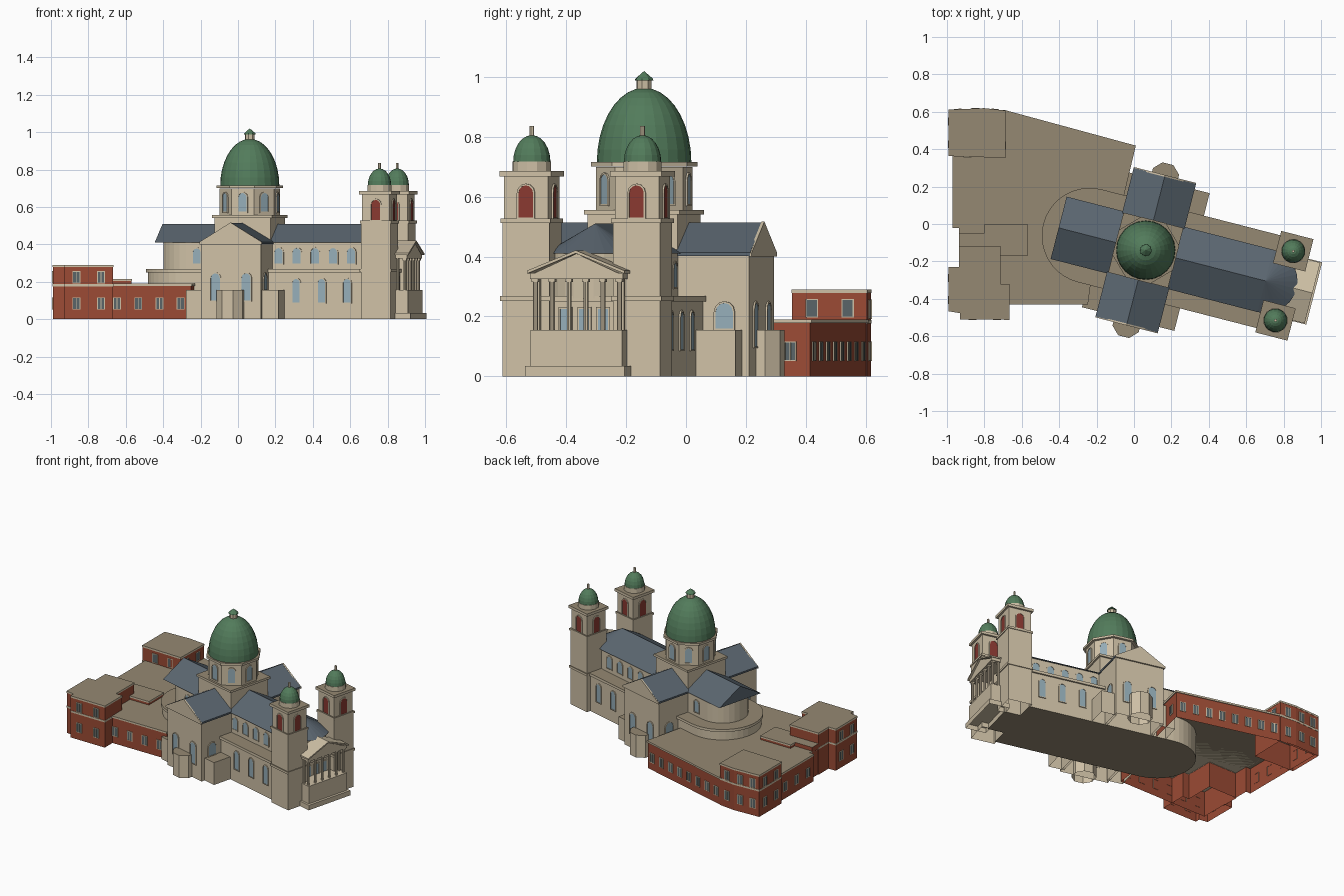
import bpy, bmesh, math
from mathutils import Matrix, Vector

if "Cube" in bpy.data.objects:
    bpy.data.objects.remove(bpy.data.objects["Cube"])

def mat(name, *c):
    m = bpy.data.materials.new(name)
    m.diffuse_color = (*c, 1)
    m.use_nodes = True
    m.node_tree.nodes["Principled BSDF"].inputs["Base Color"].default_value = m.diffuse_color
    return m

STONE = mat("stone", .62, .53, .38)
FLAT = mat("flat_roof", .30, .25, .17)
SLATE = mat("slate", .105, .135, .165)
GREEN = mat("copper_green", .085, .20, .105)
BRICK = mat("brick", .33, .07, .035)
GLASS = mat("glass", .30, .42, .48)
LOUVRE = mat("louvre_red", .25, .04, .03)
DARK = mat("dark_pane", .10, .13, .14)

I = Matrix.Identity(4)
ANG = math.radians(-14.4)
W = Matrix.Translation((.063, -.14, 0)) @ Matrix.Rotation(ANG, 4, 'Z')    # church frame, dome at origin
P = Matrix(((0, 0, 1, 0), (1, 0, 0, 0), (0, 1, 0, 0), (0, 0, 0, 1)))      # profile (y,z) extruded along x
def rot(a): return Matrix.Rotation(a, 4, 'Z')
parts = {}

def slot(name, m):
    bm, mats = parts.setdefault(name, (bmesh.new(), []))
    if m not in mats:
        mats.append(m)
    return bm, mats.index(m)

def prism(name, pts, z0, z1, m, M=W, top=None, bottom=None):
    bm, i = slot(name, m)
    a = [bm.verts.new(M @ Vector((x, y, z0))) for x, y in pts]
    b = [bm.verts.new(M @ Vector((x, y, z1))) for x, y in pts]
    n = len(pts)
    fs = [bm.faces.new(a), bm.faces.new(b)]
    fs += [bm.faces.new((a[k], a[(k + 1) % n], b[(k + 1) % n], b[k])) for k in range(n)]
    bmesh.ops.recalc_face_normals(bm, faces=fs)
    for f in fs:
        f.material_index = i
    if top:
        fs[1].material_index = slot(name, top)[1]
    if bottom:
        fs[0].material_index = slot(name, bottom)[1]
    elif z0 == 0 and M in (W, I):      # walls standing on the ground are open underneath
        bm.faces.remove(fs[0])

def rect(x0, x1, y0, y1): return [(x0, y0), (x1, y0), (x1, y1), (x0, y1)]
def sq(u, v, h): return rect(u - h, u + h, v - h, v + h)

def arc(cx, cy, r, a0, a1, n):
    return [(cx + r * math.cos(math.radians(a0 + (a1 - a0) * k / n)),
             cy + r * math.sin(math.radians(a0 + (a1 - a0) * k / n))) for k in range(n + 1)]

def ngon(u, v, r, n, off=0): return arc(u, v, r, off, off + 360, n)[:-1]

def lathe(name, u, v, prof, n, m):
    # profile of (radius, z) turned round a vertical axis; last point closes to a tip
    bm, i = slot(name, m)
    rings = [[bm.verts.new(W @ Vector((x, y, z))) for x, y in ngon(u, v, r, n)] for r, z in prof[:-1]]
    tip = bm.verts.new(W @ Vector((u, v, prof[-1][1])))
    fs = [bm.faces.new(rings[0][::-1])]
    for a, b in zip(rings, rings[1:]):
        fs += [bm.faces.new((a[k], a[(k + 1) % n], b[(k + 1) % n], b[k])) for k in range(n)]
    fs += [bm.faces.new((rings[-1][k], rings[-1][(k + 1) % n], tip)) for k in range(n)]
    for f in fs:
        f.material_index = i

def dome(name, u, v, r, z0, h, n, rings):
    a = [math.pi / 2 * k / rings for k in range(rings + 1)]
    lathe(name, u, v, [(r * math.cos(t), z0 + h * math.sin(t)) for t in a], n, GREEN)

def window(name, x, y, ang, z, w, h, arch=True, m=GLASS, M=W, g=.006, d=.006):
    # raised frame ring with a pane set inside it
    T = M @ Matrix.Translation((x, y, z)) @ rot(math.radians(ang)) @ P
    bm, si = slot(name, STONE)
    gi = slot(name, m)[1]
    def ring(e, depth):
        r = w / 2 + e
        p = [(-r, -e), (r, -e)] + arc(0, h - w / 2, r, 0, 180, 6) if arch else rect(-r, r, -e, h + e)
        return [bm.verts.new(T @ Vector((a, b, depth))) for a, b in p]
    rs = [ring(g, -.002), ring(g, d), ring(0, d), ring(0, d * .6)]
    for a, b in zip(rs, rs[1:]):
        for k in range(len(a)):
            j = (k + 1) % len(a)
            bm.faces.new((a[k], a[j], b[j], b[k])).material_index = si
    bm.faces.new(rs[-1]).material_index = gi

def cornice(name, f, h, z, t=.015, top=FLAT, m=STONE):
    prism(name, f(h), z - t, z, m, top=top)

def gable_roof(name, hw, z0, z1, t, x0, x1, m, M):
    # two sloping slabs meeting at a ridge
    for s in (-1, 1):
        prism(name, [(s * hw, z0), (s * hw, z0 + t), (0, z1), (0, z1 - t)], x0, x1, m, M)

# nave aisles with round ambulatory at the far end
def aisle(r): return [(.69, -r), (.69, r)] + arc(-.31, 0, r, 90, 270, 20)
prism("aisles", aisle(.245), 0, .25, STONE, bottom=FLAT)
cornice("aisles", aisle, .256, .268, .018)

# clerestory, inner apse and nave roof
prism("clerestory", arc(.66, 0, .155, -90, 90, 14) + arc(-.31, 0, .162, 90, 270, 14), .26, .41, STONE)
prism("nave_roof", [(-.172, .41), (.172, .41), (0, .51)], -.481, .66, SLATE, W @ P)
lathe("nave_roof", .66, 0, [(.172, .41), (0, .51)], 28, SLATE)

# transept with gables, end bays and corner boxes
V = W @ rot(math.pi / 2) @ P
prism("transept", [(-.165, .25), (.165, .25), (.165, .405), (0, .5), (-.165, .405)], -.405, .405, STONE, V)
gable_roof("transept_roof", .172, .402, .514, .012, -.41, .41, SLATE, V)
for s in (-1, 1):
    prism("transept", rect(-.165, .165, s * .24, s * .405), 0, .25, STONE)
    prism("transept_gable", [(-.172, .40), (.172, .40), (.172, .412), (0, .517), (-.172, .412)],
          s * .405, s * .415, STONE, V)
    prism("transept_bay", ngon(0, s * .405, .078, 8, 22.5), 0, .155, STONE, top=FLAT)
    for t in (-1, 1):
        prism("corner_boxes", rect(t * .15, t * .255, s * .24, s * .38), 0, .155, STONE, top=FLAT)
        window("transept_windows", t * .085, s * .405, 90 * s, .10, .05, .145)
        window("transept_windows", t * .165, s * .32, 90 - 90 * t, .16, .06, .085)

# crossing, octagonal drum, main dome and lantern
prism("crossing", sq(0, 0, .155), .40, .54, STONE)
cornice("crossing", lambda h: sq(0, 0, h), .165, .556)
prism("drum", ngon(0, 0, .163, 8, 22.5), .55, .70, STONE)
cornice("drum", lambda h: ngon(0, 0, h, 8, 22.5), .18, .716)
for k in range(8):
    a = math.radians(45 * k)
    window("drum_windows", .151 * math.cos(a), .151 * math.sin(a), 45 * k, .575, .045, .10)
dome("main_dome", 0, 0, .158, .714, .25, 24, 9)
prism("lantern", ngon(0, 0, .026, 8), .94, .99, STONE)
lathe("lantern", 0, 0, [(.032, .988), (.03, .995), (0, 1.02)], 8, GREEN)

# clerestory and aisle windows
for s in (-1, 1):
    for u in (.2, .3, .4, .5, .6):
        window("nave_windows", u, s * .155, 90 * s, .298, .045, .082)
    for u in (.32, .46, .60):
        window("nave_windows", u, s * .245, 90 * s, .09, .04, .125)
    window("nave_windows", -.25, s * .162, 90 * s, .298, .042, .08)

# twin bell towers
for s in (-1, 1):
    u, v = .765, s * .191
    prism("bell_towers", sq(u, v, .081), 0, .52, STONE)
    prism("bell_towers", sq(u, v, .076), .52, .67, STONE)
    for h, z, t in ((.087, .268, .016), (.086, .527, .014), (.089, .686, .018)):
        cornice("bell_towers", lambda h: sq(u, v, h), h, z, t)
    prism("bell_towers", ngon(u, v, .066, 12), .68, .718, STONE)
    dome("tower_domes", u, v, .063, .716, .09, 16, 6)
    prism("tower_finials", ngon(u, v, .008, 6), .79, .836, STONE)
    for k in range(4):
        a = math.radians(90 * k)
        window("belfry_louvres", u + .076 * math.cos(a), v + .076 * math.sin(a), 90 * k, .53, .05, .108, True, LOUVRE)

# entrance wall between the towers
prism("entrance_wall", rect(.66, .80, -.12, .12), 0, .25, STONE, bottom=FLAT)
cornice("entrance_wall", lambda h: rect(.66, h, -.12, .12), .81, .268, .018)
for v in (-.065, 0, .065):
    window("entrance_doors", .80, v, 0, .155, .035, .07, False)

# columned portico with pediment
prism("portico_base", rect(.79, .93, -.172, .172), 0, .034, STONE)
prism("portico_base", rect(.79, .913, -.158, .158), .034, .155, STONE)
for k in range(6):
    v = -.145 + .058 * k
    prism("portico_columns", ngon(.893, v, .0085, 8), .155, .325, STONE)
    prism("portico_columns", sq(.893, v, .011), .315, .326, STONE)
for v in (-.145, .145):
    prism("portico_columns", ngon(.855, v, .0085, 8), .155, .325, STONE)
prism("portico_pediment", rect(.80, .91, -.16, .16), .325, .345, STONE)
prism("portico_pediment", [(-.155, .34), (.155, .34), (0, .41)], .80, .91, STONE, W @ P)
gable_roof("portico_pediment", .168, .343, .421, .01, .80, .92, STONE, W @ P)

# brick annex: outlines counter-clockwise, with a row of windows along each free wall
def annex(name, pts, h, rows, walls):
    prism(name, pts, 0, h - .012, BRICK, I, FLAT)
    c = Vector((sum(p[0] for p in pts), sum(p[1] for p in pts))) / len(pts)
    big = [tuple(c + (Vector(p) - c) * 1.012) for p in pts]
    prism(name, big, h - .012, h, STONE, I, FLAT)
    if len(rows) > 1:
        prism(name, big, .176, .188, STONE, I)
    for k in walls:
        a, b = Vector(pts[k]), Vector(pts[(k + 1) % len(pts)])
        d = b - a
        n = round(d.length / (.085 if d.length > .7 else .12))
        ang = math.degrees(math.atan2(-d.x, d.y))
        for j in range(n):
            p = a + d * (j + .5) / n
            for z in rows:
                window("annex_windows", p.x, p.y, ang, z, .034, .058, False, DARK, I, .004, .004)
                prism("annex_windows", rect(-.002, .002, 0, .058), .001, .004, STONE,
                      Matrix.Translation((p.x, p.y, z)) @ rot(math.radians(ang)) @ P)

annex("annex_main", [(-.93, -.425), (-.25, -.425), (-.22, -.2), (-.06, .15), (.003, .415), (-.69, .603),
                     (-.965, .603), (-.965, -.02), (-.93, -.02)], .19, [.055], [0, 3, 4, 6])
annex("annex_north_block", [(-.99, .365), (-.69, .355), (-.685, .605), (-.80, .618), (-.99, .61)],
      .29, [.055, .195], [2, 3, 4])
for k in range(2):      # upper windows above the main roof
    window("annex_windows", -.688, .42 + .12 * k, 0, .2, .034, .055, False, DARK, I, .004, .004)
    window("annex_windows", -.89 + .12 * k, .36, -90, .2, .034, .055, False, DARK, I, .004, .004)
annex("annex_south_block", [(-.93, -.508), (-.667, -.51), (-.667, -.32), (-.715, -.32), (-.715, -.12),
                            (-.935, -.12), (-.935, -.23), (-.99, -.23), (-.99, -.465), (-.93, -.475)],
      .29, [.055, .195], [0, 7])
prism("annex_roof_room", rect(-.80, -.57, -.165, -.005), .18, .205, BRICK, I)
prism("annex_roof_room", rect(-.803, -.567, -.168, -.002), .205, .216, STONE, I, FLAT)
prism("annex_roof_room", rect(-.935, -.80, -.13, -.05), .18, .216, BRICK, I, FLAT)

# turn every gathered part into an object
for name, (bm, mats) in parts.items():
    bmesh.ops.recalc_face_normals(bm, faces=bm.faces[:])
    me = bpy.data.meshes.new(name)
    bm.to_mesh(me)
    bm.free()
    for m in mats:
        me.materials.append(m)
    bpy.context.collection.objects.link(bpy.data.objects.new(name, me))
